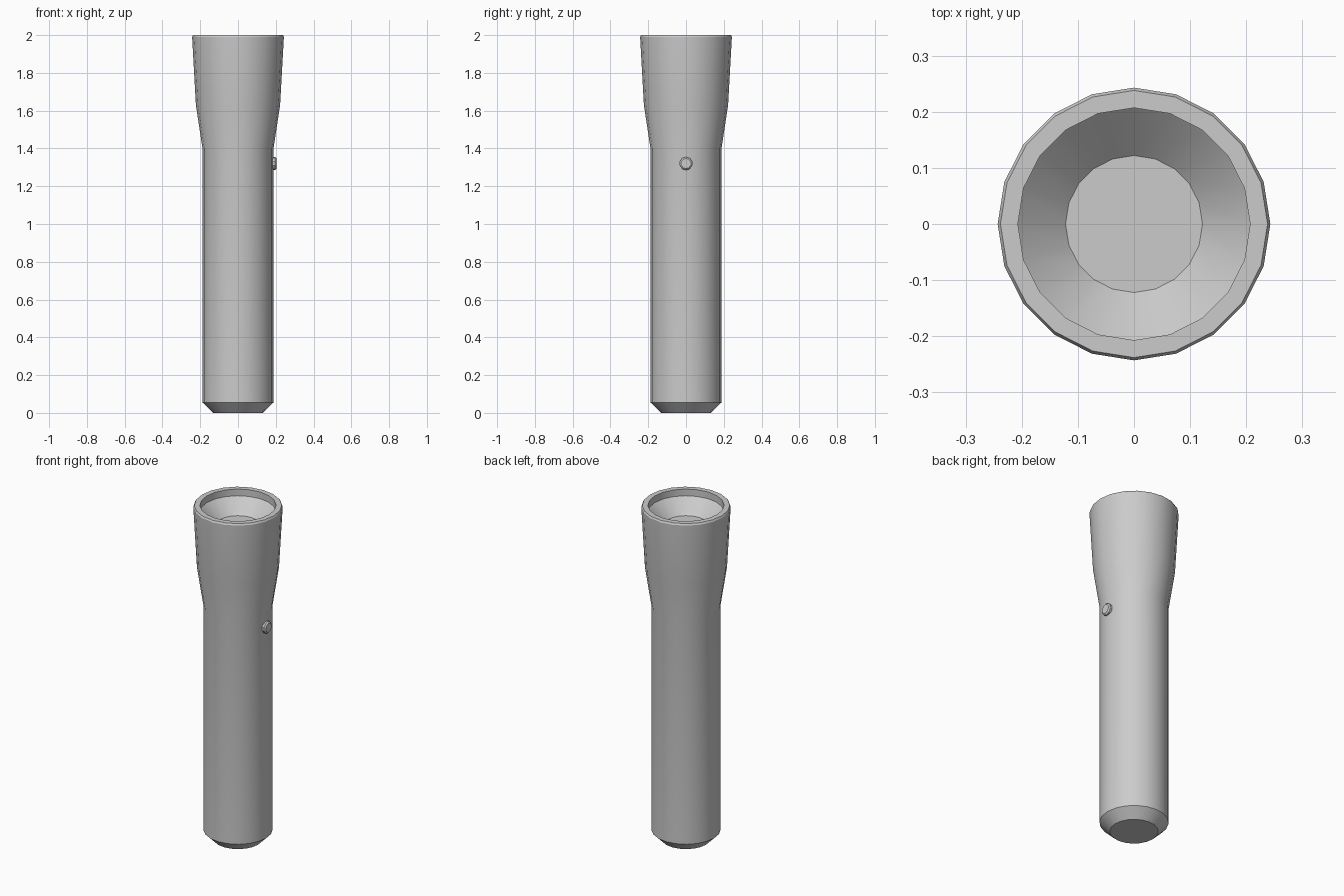
import bpy, bmesh, math
from mathutils import Matrix

if "Cube" in bpy.data.objects:
    bpy.data.objects.remove(bpy.data.objects["Cube"])

def lathe(name, profile, sides, matrix=Matrix(), smooth_angle=20):
    """Revolve (radius, height) points round z, capping both ends."""
    bm = bmesh.new()
    rings = []
    for r, z in profile:
        rings.append([bm.verts.new((r * math.cos(2 * math.pi * i / sides),
                                    r * math.sin(2 * math.pi * i / sides), z))
                      for i in range(sides)])
    for a, b in zip(rings, rings[1:]):
        for i in range(sides):
            j = (i + 1) % sides
            bm.faces.new((a[i], a[j], b[j], b[i]))
    bm.faces.new(rings[0][::-1])
    bm.faces.new(rings[-1])
    bm.transform(matrix)
    mesh = bpy.data.meshes.new(name)
    bm.to_mesh(mesh)
    bm.free()
    obj = bpy.data.objects.new(name, mesh)
    bpy.context.collection.objects.link(obj)
    bpy.ops.object.select_all(action='DESELECT')
    obj.select_set(True)
    bpy.context.view_layer.objects.active = obj
    bpy.ops.object.shade_smooth_by_angle(angle=math.radians(smooth_angle))
    return obj

# Torch casing: tapered tail, barrel, flared head, rim and reflector cup
lathe("torch_casing", [
    (0.132, 0.0), (0.188, 0.055), (0.188, 1.40),
    (0.223, 1.63), (0.243, 1.99), (0.238, 2.0),
    (0.207, 2.0), (0.207, 1.96), (0.122, 1.88)], 20, smooth_angle=25)

# Round switch button on the right side of the barrel
side = Matrix.Translation((0.0, 0.0, 1.32)) @ Matrix.Rotation(math.pi / 2, 4, 'Y')
lathe("switch_button", [
    (0.035, 0.17), (0.035, 0.197), (0.027, 0.204)], 10, side)
